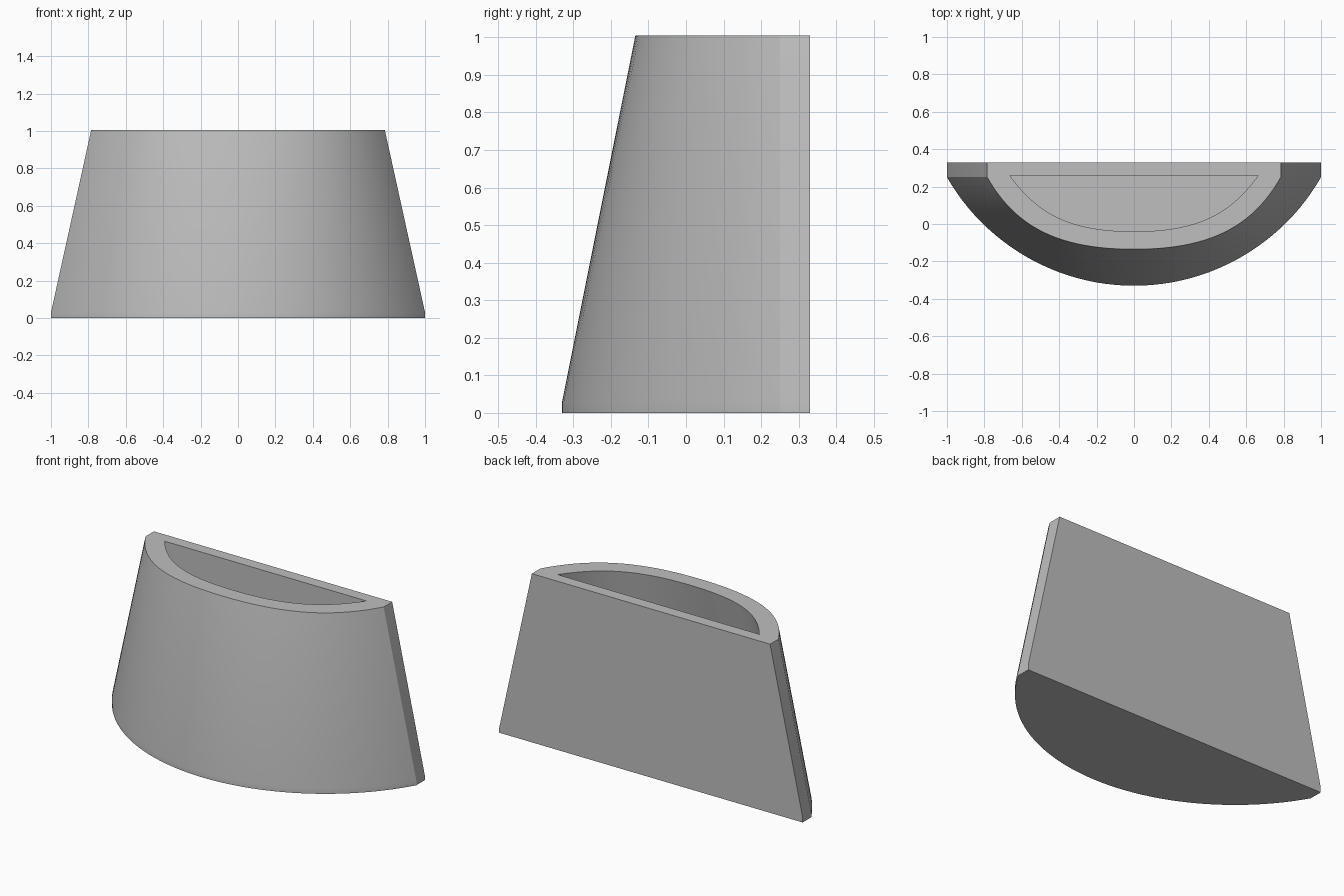
import bpy
import bmesh
from mathutils import Vector
from mathutils.geometry import interpolate_bezier

if "Cube" in bpy.data.objects:
    bpy.data.objects.remove(bpy.data.objects["Cube"])

HALF_STEPS = 25

clay = bpy.data.materials.new("plain_grey")
clay.use_nodes = True
grey = (0.52, 0.52, 0.52, 1)
clay.diffuse_color = grey
clay.node_tree.nodes["Principled BSDF"].inputs["Base Color"].default_value = grey


def outline(bm, z, front, near, far, corner, back):
    """Bowed front from right to left, closed by two rear corners."""
    ctrl = [Vector((x, y, z)) for x, y in ((0, front), (near, front), far, corner)]
    half = interpolate_bezier(*ctrl, HALF_STEPS)
    pts = [Vector((-p.x, p.y, z)) for p in reversed(half[1:])] + list(half)
    pts += [Vector((back[0], back[1], z)), Vector((-back[0], back[1], z))]
    return [bm.verts.new(p) for p in pts]


def bridge(bm, a, b):
    for i in range(len(a)):
        j = (i + 1) % len(a)
        bm.faces.new((a[i], a[j], b[j], b[i]))


bm = bmesh.new()
base_shape = (-0.33, 0.42, (0.80, -0.10), (1.0, 0.25), (1.0, 0.33))
rings = [
    # outer wall: short upright foot, then the taper up to the rim
    outline(bm, 0, *base_shape),
    outline(bm, 0.03, *base_shape),
    outline(bm, 1.005, -0.135, 0.40, (0.63, -0.02), (0.785, 0.25), (0.785, 0.33)),
    # inner wall: rim edge down to the pocket floor
    outline(bm, 1.005, -0.04, 0.35, (0.52, 0.06), (0.665, 0.26), (0.64, 0.26)),
    outline(bm, 0.09, -0.22, 0.39, (0.69, -0.03), (0.86, 0.26), (0.83, 0.26)),
]
for lower, upper in zip(rings, rings[1:]):
    bridge(bm, lower, upper)
bm.faces.new(rings[0])
bm.faces.new(rings[-1])
bmesh.ops.recalc_face_normals(bm, faces=bm.faces)

mesh = bpy.data.meshes.new("wall_pocket")
bm.to_mesh(mesh)
bm.free()
mesh.materials.append(clay)
pocket = bpy.data.objects.new("wall_pocket", mesh)
bpy.context.collection.objects.link(pocket)

bpy.ops.object.select_all(action="DESELECT")
pocket.select_set(True)
bpy.context.view_layer.objects.active = pocket
bpy.ops.object.shade_smooth_by_angle(angle=0.5)
